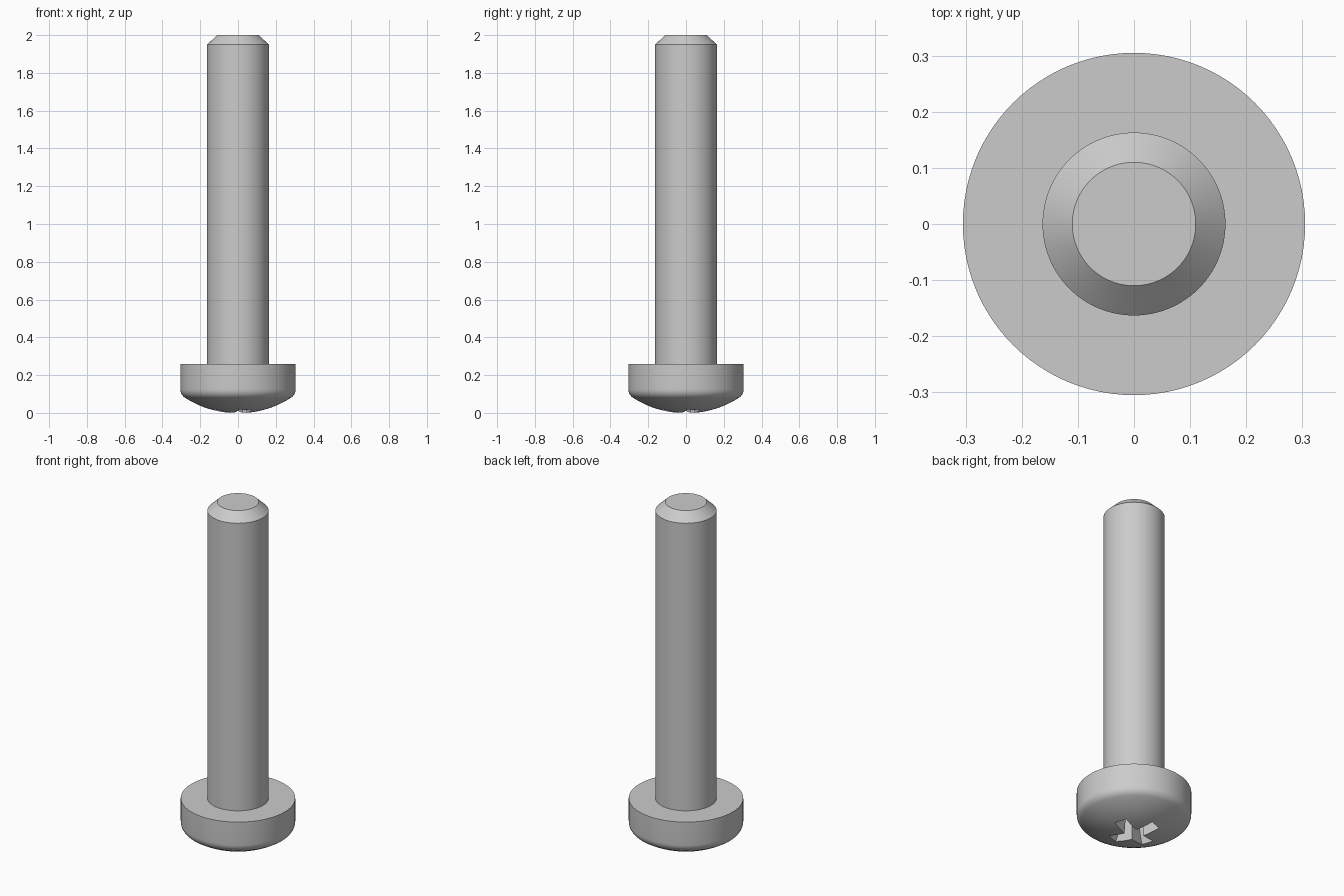
import bpy, bmesh, math
from mathutils import Matrix

if "Cube" in bpy.data.objects:
    bpy.data.objects.remove(bpy.data.objects["Cube"], do_unlink=True)

SEGMENTS = 96

steel = bpy.data.materials.new("grey steel")
steel.use_nodes = True
colour = (0.6, 0.6, 0.6, 1)
steel.diffuse_color = colour
steel.node_tree.nodes["Principled BSDF"].inputs["Base Color"].default_value = colour


def finish(name, bm):
    bmesh.ops.recalc_face_normals(bm, faces=bm.faces)
    mesh = bpy.data.meshes.new(name)
    bm.to_mesh(mesh)
    bm.free()
    mesh.materials.append(steel)
    ob = bpy.data.objects.new(name, mesh)
    bpy.context.collection.objects.link(ob)
    return ob


def lathe(name, profile):
    """Spin a radius/height profile into a closed solid."""
    bm = bmesh.new()
    verts = [bm.verts.new((r, 0, z)) for r, z in profile]
    edges = [bm.edges.new(pair) for pair in zip(verts, verts[1:])]
    bmesh.ops.spin(bm, geom=verts + edges, cent=(0, 0, 0), axis=(0, 0, 1),
                   angle=math.tau, steps=SEGMENTS)
    bmesh.ops.remove_doubles(bm, verts=bm.verts, dist=1e-5)
    return finish(name, bm)


# Screw body: domed head, rounded edge, shank and chamfered tip
dome_radius, dome_edge = 0.52, 0.28
profile = []
for i in range(13):
    r = dome_edge * i / 12
    profile.append((r, dome_radius - math.sqrt(dome_radius**2 - r**2) - 0.002))
z_edge = profile[-1][1]
start = math.asin(dome_edge / dome_radius)
for i in range(1, 7):
    a = start + (math.pi / 2 - start) * i / 6
    s = (math.sin(a) - math.sin(start)) / (1 - math.sin(start))
    c = 1 - math.cos(a) / math.cos(start)
    profile.append((dome_edge + 0.025 * s, z_edge + 0.045 * c))
profile += [(0.305, 0.26), (0.163, 0.26), (0.163, 1.95), (0.11, 2), (0, 2)]
screw = lathe("screw_body", profile)

# Cross recess cutter: two crossed tapering blades
bm = bmesh.new()
for turn in (0, math.pi / 2):
    made = bmesh.ops.create_cube(bm, size=1)["verts"]
    for v in made:
        top = v.co.z > 0
        v.co.x = math.copysign(0.085 if top else 0.155, v.co.x)
        v.co.y = math.copysign(0.03 if top else 0.038, v.co.y)
        v.co.z = 0.15 if top else -0.03
    bmesh.ops.rotate(bm, verts=made, cent=(0, 0, 0),
                     matrix=Matrix.Rotation(turn + math.radians(18), 3, "Z"))
cutter = finish("recess_cutter", bm)
cutter.hide_render = True

cut = screw.modifiers.new("cross recess", "BOOLEAN")
cut.operation = "DIFFERENCE"
cut.solver = "EXACT"
cut.use_self = True
cut.object = cutter

# Apply the cut, then smooth the curved faces
bpy.ops.object.select_all(action="DESELECT")
screw.select_set(True)
bpy.context.view_layer.objects.active = screw
bpy.ops.object.modifier_apply(modifier=cut.name)
bpy.data.objects.remove(cutter, do_unlink=True)
bpy.ops.object.shade_smooth_by_angle(angle=math.radians(30))
